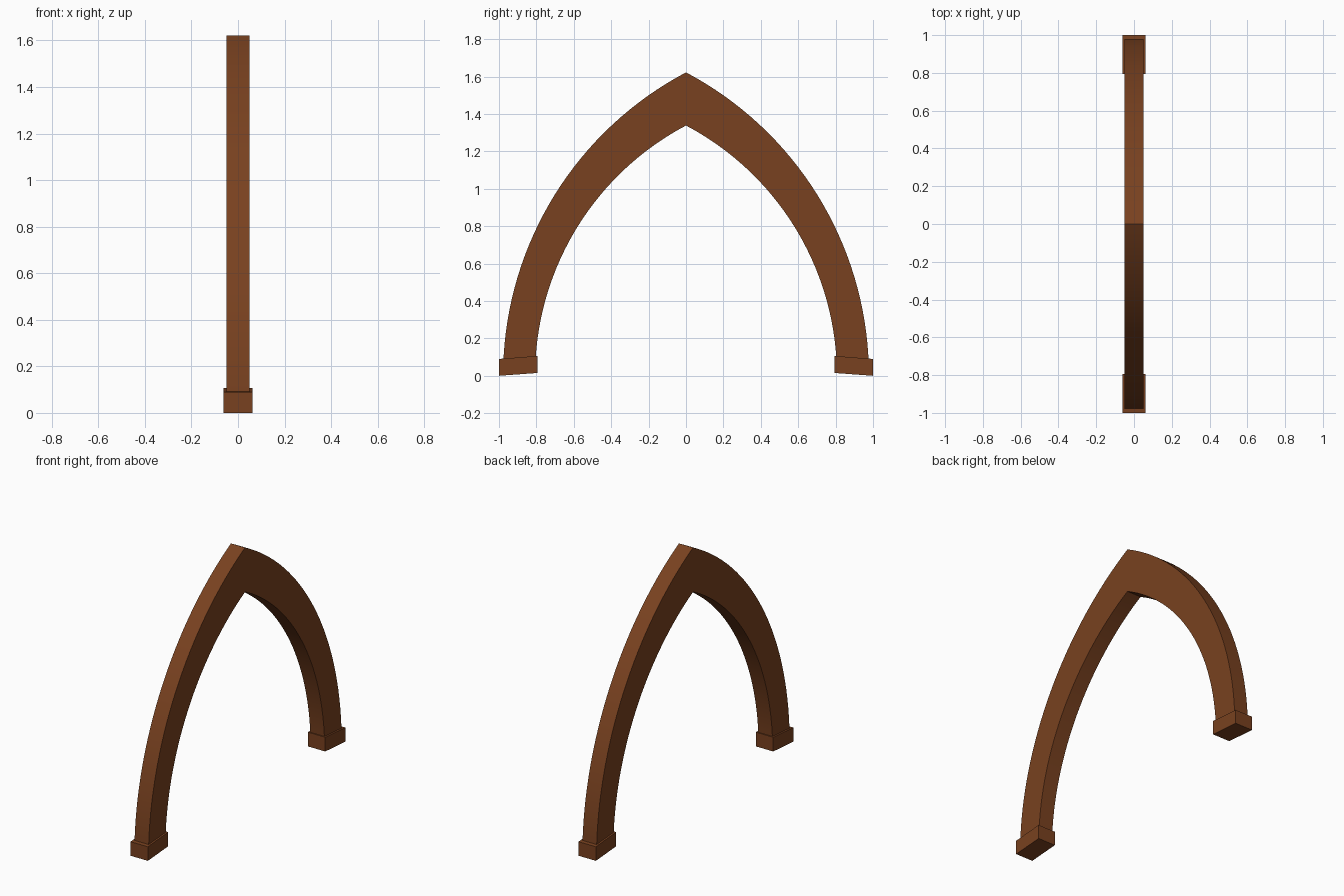
import bpy, bmesh, math

if "Cube" in bpy.data.objects:
    bpy.data.objects.remove(bpy.data.objects["Cube"])

wood = bpy.data.materials.new("brown_wood")
wood.diffuse_color = (0.19, 0.053, 0.014, 1)
wood.use_nodes = True
wood.node_tree.nodes["Principled BSDF"].inputs["Base Color"].default_value = wood.diffuse_color


def make_object(name, bm):
    bmesh.ops.recalc_face_normals(bm, faces=bm.faces)
    mesh = bpy.data.meshes.new(name)
    bm.to_mesh(mesh)
    bm.free()
    ob = bpy.data.objects.new(name, mesh)
    bpy.context.collection.objects.link(ob)
    mesh.materials.append(wood)
    return ob


def arc(centre, apex, foot, z0, n):
    """Points (y, z) of a circle centred at (-centre, 0), from z0 up to the apex on y = 0."""
    r = math.hypot(centre, apex)
    a0, a1 = math.asin(z0 / r), math.atan2(apex, centre)
    return [(max(0, r * math.cos(a) - centre), r * math.sin(a))
            for a in (a0 + (a1 - a0) * i / n for i in range(n + 1))]


# Pointed arch: strip of quads between outer and inner curves, both halves
N, HALF = 32, 0.05
right_outer = arc(0.856, 1.622, 0.97, 0.05, N)
right_inner = arc(0.706, 1.338, 0.80, 0.05, N)


def full(pts):
    return pts + [(-y, z) for y, z in reversed(pts[:-1])]


bm = bmesh.new()
rings = []
for (yo, zo), (yi, zi) in zip(full(right_outer), full(right_inner)):
    rings.append([bm.verts.new(p) for p in (
        (-HALF, yo, zo), (HALF, yo, zo), (HALF, yi, zi), (-HALF, yi, zi))])
for a, b in zip(rings, rings[1:]):
    for i in range(4):
        j = (i + 1) % 4
        bm.faces.new((a[i], a[j], b[j], b[i]))
bm.faces.new(rings[0])
bm.faces.new(rings[-1])
arch = make_object("pointed_arch", bm)
bpy.context.view_layer.objects.active = arch
arch.select_set(True)
bpy.ops.object.shade_smooth_by_angle(angle=math.radians(30))

# Slightly tilted foot blocks
profile = [(1.0, 0.0), (1.0, 0.09), (0.795, 0.106), (0.795, 0.015)]
for name, s in (("back_foot", 1), ("front_foot", -1)):
    bm = bmesh.new()
    face = bm.faces.new([bm.verts.new((-0.0615, s * y, z)) for y, z in profile])
    ext = bmesh.ops.extrude_face_region(bm, geom=[face])
    bmesh.ops.translate(bm, vec=(0.123, 0, 0),
                        verts=[v for v in ext["geom"] if isinstance(v, bmesh.types.BMVert)])
    make_object(name, bm)
